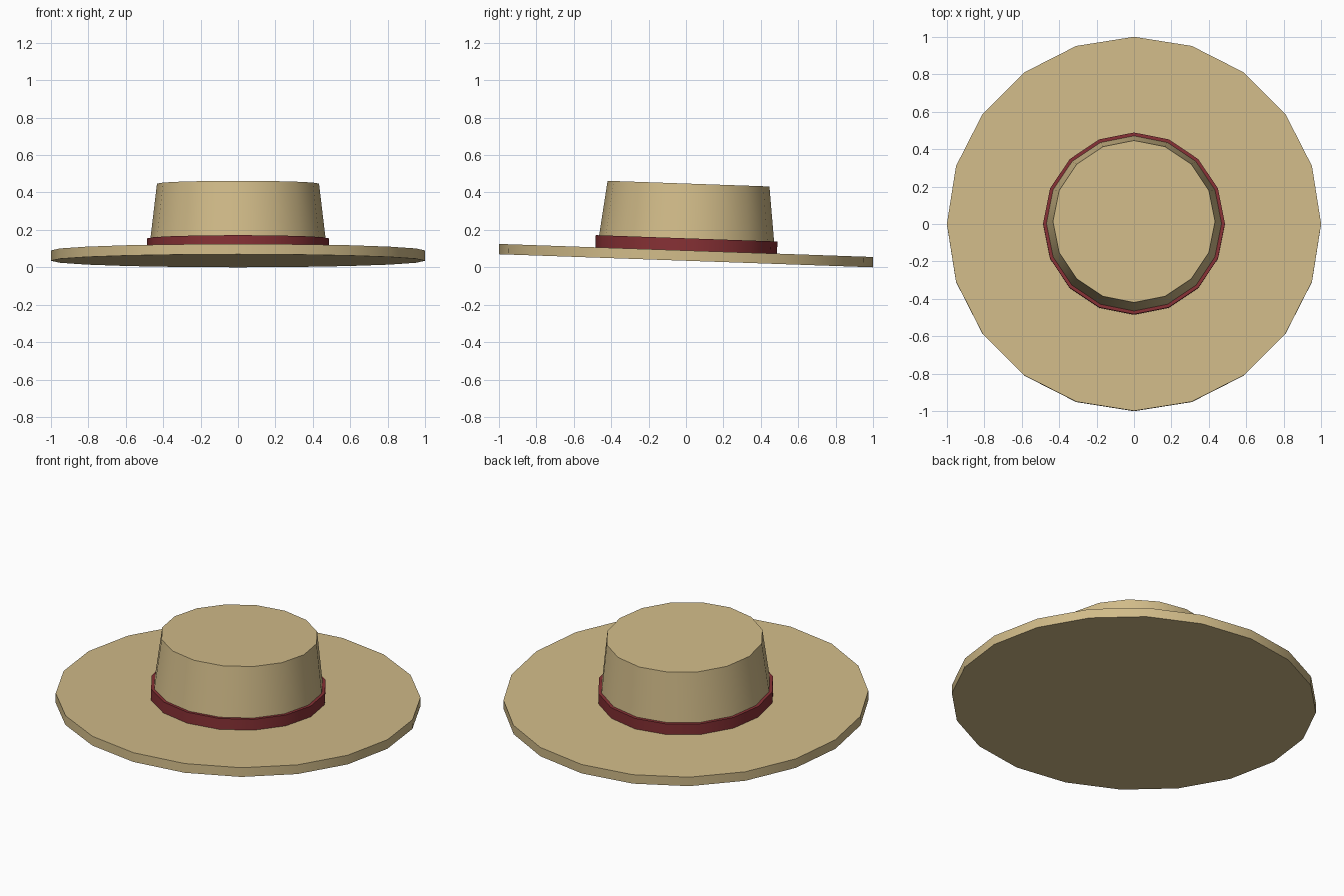
import bpy
from math import radians
from mathutils import Matrix

if "Cube" in bpy.data.objects:
    bpy.data.objects.remove(bpy.data.objects["Cube"])

# The whole hat leans slightly back about the brim centre
TILT = Matrix.Translation((0, 0, 0.0625)) @ Matrix.Rotation(radians(-2), 4, 'X')


def material(name, color):
    mat = bpy.data.materials.new(name)
    mat.diffuse_color = color
    mat.use_nodes = True
    mat.node_tree.nodes["Principled BSDF"].inputs["Base Color"].default_value = mat.diffuse_color
    return mat


def tapered_disc(name, sides, r_bottom, r_top, z0, z1, mat):
    bpy.ops.mesh.primitive_cone_add(vertices=sides, radius1=r_bottom,
                                    radius2=r_top, depth=z1 - z0)
    obj = bpy.context.object
    obj.name = name
    obj.data.transform(TILT @ Matrix.Translation((0, 0, (z0 + z1) / 2)))
    obj.data.materials.append(mat)
    bpy.ops.object.shade_smooth_by_angle(angle=radians(30))
    return obj


straw = material("straw", (0.64, 0.50, 0.25, 1))
red = material("red_ribbon", (0.24, 0.03, 0.035, 1))

# Wide flat brim
tapered_disc("brim", 20, 1.0, 1.0, -0.0275, 0.0275, straw)
# Tapered crown with flat top
tapered_disc("crown", 16, 0.479, 0.433, 0.0, 0.385, straw)
# Ribbon around the base of the crown
tapered_disc("hat_band", 16, 0.486, 0.486, 0.0, 0.0925, red)
